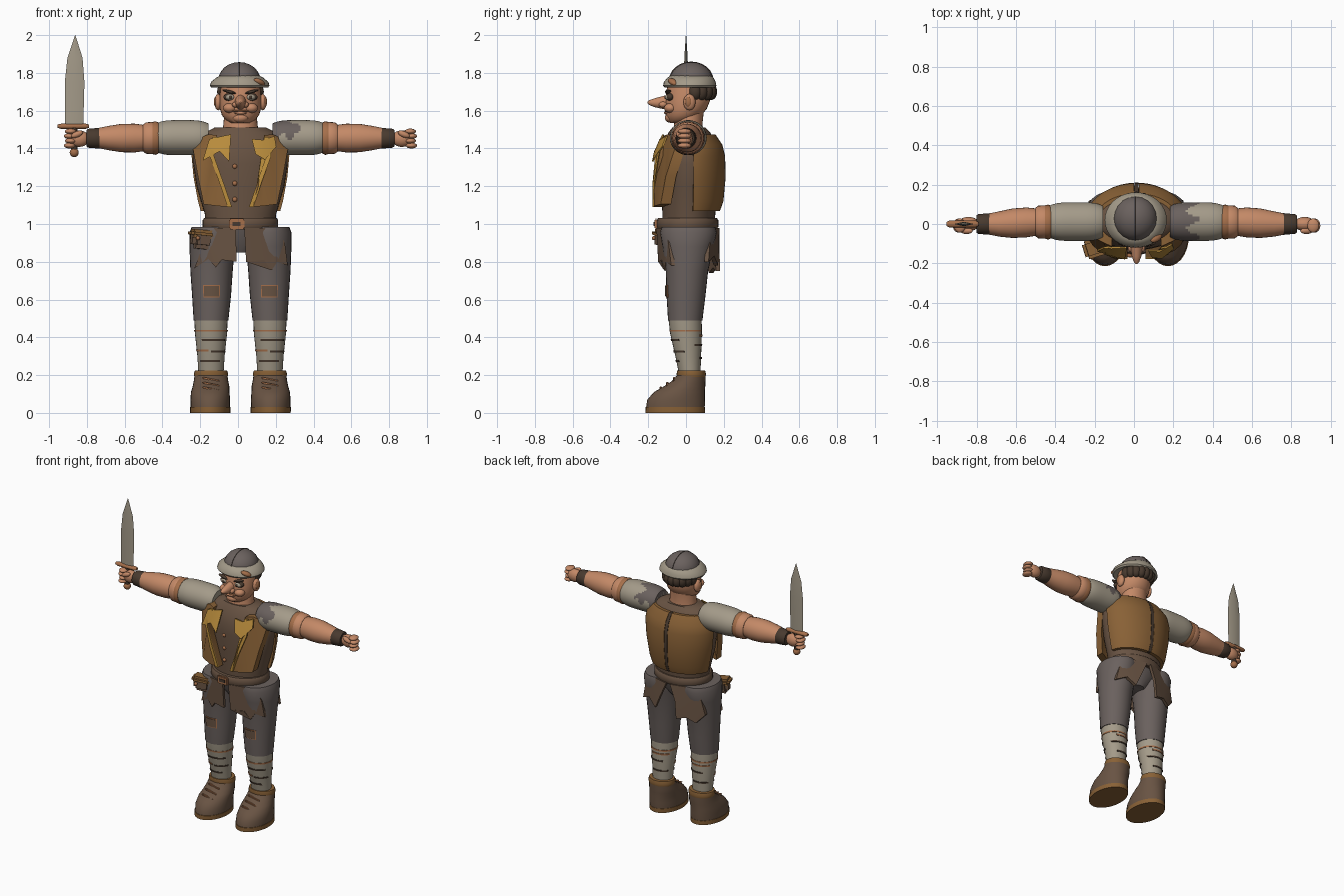
import bpy, bmesh
from math import sin, cos, pi, radians
from mathutils import Vector

if "Cube" in bpy.data.objects:
    bpy.data.objects.remove(bpy.data.objects["Cube"])

CENTRE = 0.013  # the body stands a little off centre because of the sword


def material(name, *rgb):
    m = bpy.data.materials.new(name)
    m.use_nodes = True
    m.diffuse_color = (*rgb, 1)
    m.node_tree.nodes["Principled BSDF"].inputs["Base Color"].default_value = (*rgb, 1)
    return m


SKIN = material("skin", .55, .25, .135)
TAN = material("worn_tan", .38, .16, .07)
GREY = material("grey_cloth", .145, .12, .112)
BEIGE = material("pale_linen", .37, .325, .25)
BROWN = material("brown_cloth", .14, .087, .056)
LEATHER = material("leather", .25, .12, .037)
GOLD = material("gold_cloth", .48, .26, .045)
DARK = material("dark_brown", .065, .042, .028)


def finish(name, bm, mats, rule=None):
    bmesh.ops.recalc_face_normals(bm, faces=bm.faces)
    for f in bm.faces:
        f.material_index = rule(f.calc_center_median()) if rule else 0
    mesh = bpy.data.meshes.new(name)
    bm.to_mesh(mesh)
    bm.free()
    for m in mats:
        mesh.materials.append(m)
    ob = bpy.data.objects.new(name, mesh)
    ob.location.x = CENTRE
    bpy.context.collection.objects.link(ob)
    bpy.ops.object.select_all(action='DESELECT')
    ob.select_set(True)
    bpy.context.view_layer.objects.active = ob
    bpy.ops.object.shade_smooth_by_angle(angle=radians(40))
    return ob


def skin(name, loops, *mats, rule=None):
    """Bridge closed loops of points and cap both ends."""
    bm = bmesh.new()
    rows = [[bm.verts.new(p) for p in loop] for loop in loops]
    n = len(rows[0])
    for a, b in zip(rows, rows[1:]):
        for i in range(n):
            j = (i + 1) % n
            bm.faces.new((a[i], a[j], b[j], b[i]))
    caps = [bm.faces.new(rows[0]), bm.faces.new(rows[-1])]
    if n > 4:
        bmesh.ops.triangulate(bm, faces=caps)
    return finish(name, bm, mats, rule)


def place(axis, t, u, v):
    return {'x': (t, u, v), 'y': (u, t, v), 'z': (u, v, t)}[axis]


def loft(name, rings, *mats, axis='z', seg=28, rule=None):
    """Rings are (position on axis, centre u, centre v, radius u, radius v)."""
    loops = [[place(axis, t, cu + ru * cos(2 * pi * i / seg), cv + rv * sin(2 * pi * i / seg))
              for i in range(seg)] for t, cu, cv, ru, rv in rings]
    return skin(name, loops, *mats, rule=rule)


def shell(name, rings, start, end, mat, thick=0.02, n=14):
    """Curved plate over an arc (degrees) of upright rings."""
    angles = [radians(start + (end - start) * i / n) for i in range(n + 1)]
    loops = []
    for z, cx, cy, rx, ry in rings:
        outer = [(cx + rx * cos(a), cy + ry * sin(a), z) for a in angles]
        inner = [(cx + (rx - thick) * cos(a), cy + (ry - thick) * sin(a), z) for a in angles]
        loops.append(outer + inner[::-1])
    return skin(name, loops, mat)


def plate(name, outline, depth, thick, mat):
    """Slab from an (x, z) outline, set at y = depth(x, z)."""
    return skin(name, [[(x, depth(x, z) + d, z) for x, z in outline] for d in (0, thick)], mat)


def ball(name, loc, size, mat, tilt=None):
    bm = bmesh.new()
    bmesh.ops.create_uvsphere(bm, u_segments=20, v_segments=12, radius=1)
    bmesh.ops.scale(bm, vec=size, verts=bm.verts)
    ob = finish(name, bm, [mat])
    ob.location += Vector(loc)
    if tilt:
        ob.rotation_euler = tilt
    return ob


def block(name, loc, size, mat, tilt=(0, 0, 0), bevel=0.006):
    bm = bmesh.new()
    bmesh.ops.create_cube(bm, size=1)
    bmesh.ops.scale(bm, vec=size, verts=bm.verts)
    bmesh.ops.bevel(bm, geom=bm.edges[:], offset=bevel, segments=2, affect='EDGES')
    ob = finish(name, bm, [mat])
    ob.location += Vector(loc)
    ob.rotation_euler = tilt
    return ob


def ring_at(rings, z, grow=0.0):
    for a, b in zip(rings, rings[1:]):
        if a[0] <= z <= b[0]:
            k = (z - a[0]) / (b[0] - a[0])
            r = [p + (q - p) * k for p, q in zip(a, b)]
            return (z, r[1], r[2], r[3] + grow, r[4] + grow)


# Legs, wraps and boots
for s, side in ((-1, "right"), (1, "left")):
    x = .156 * s
    loft(side + "_boot", [(.03, .16 * s, -.056, .104, .155), (.07, .16 * s, -.052, .105, .153),
                          (.11, .16 * s, -.035, .102, .135), (.14, x, -.008, .097, .11),
                          (.17, x, .015, .091, .088), (.2, x, .028, .087, .075)], BROWN)
    loft(side + "_sole", [(0, .16 * s, -.057, .106, .157), (.03, .16 * s, -.057, .107, .158)], LEATHER)
    loft(side + "_boot_cuff", [(.19, x, .028, .087, .075), (.205, x, .028, .091, .078),
                               (.225, x, .027, .085, .074)], LEATHER)
    for i in range(3):
        block(side + "_lace", (x, -.133 + .035 * i, .127 + .025 * i), (.09, .014, .009), TAN, (0, .2, 0), .003)
    calf = [(.2, x, .02, .066, .056), (.3, x, .012, .072, .068),
            (.42, x, 0, .085, .084), (.5, x, -.005, .088, .088)]
    loft(side + "_leg_wrap", calf, BEIGE)
    for z, a, b, mat in ((.435, 0, 359, TAN), (.385, 235, 330, DARK), (.41, 60, 150, TAN),
                         (.33, 190, 260, TAN), (.325, 270, 345, DARK), (.275, 220, 310, DARK),
                         (.36, 30, 120, DARK), (.29, 60, 150, DARK)):
        shell(side + "_wrap_stripe", [ring_at(calf, z + d, .004) for d in (-.005, .005)], a, b, mat, .012)
    thigh = [(.49, x, -.004, .092, .091), (.62, .153 * s, 0, .103, .103), (.75, .153 * s, .005, .112, .112),
             (.88, .15 * s, .01, .12, .135), (.955, .148 * s, .013, .122, .15), (.985, .146 * s, .013, .112, .142)]
    loft(side + "_trouser_leg", thigh, GREY)
    shell(side + "_knee_patch_edge", [ring_at(thigh, z, .004) for z in (.612, .678)], 246, 294, TAN, .012)
    shell(side + "_knee_patch", [ring_at(thigh, z, .007) for z in (.617, .673)], 249, 291, BROWN, .012)

# Hips, belt and torso
loft("hips", [(.85, 0, .01, .06, .08), (.92, 0, .01, .16, .12), (1.0, 0, .01, .19, .14)], GREY)
torso = [(.97, 0, .012, .185, .135), (1.05, 0, .015, .188, .14), (1.2, 0, .018, .232, .148),
         (1.32, 0, .02, .25, .152), (1.39, 0, .02, .25, .148), (1.44, 0, .02, .228, .132),
         (1.485, 0, .018, .185, .11), (1.51, 0, .015, .138, .088)]
loft("tunic", torso, BROWN, seg=40)
loft("belt", [(.972, 0, .008, .192, .155), (.985, 0, .008, .2, .163),
              (1.02, 0, .008, .2, .163), (1.032, 0, .008, .192, .155)], BROWN, seg=40)
block("buckle", (-.02, -.158, 1.0), (.082, .018, .056), TAN)
block("buckle_centre", (-.02, -.164, 1.0), (.055, .015, .032), DARK)
for z in (1.305, 1.215, 1.13):
    ball("button", (-.03, -.127, z), (.013, .012, .013), TAN)

# Back armour in two halves with a dark spine between
back = [(1.07, 0, .02, .212, .16), (1.12, 0, .02, .226, .178), (1.25, 0, .02, .25, .19),
        (1.36, 0, .02, .26, .187), (1.42, 0, .02, .25, .172), (1.475, 0, .02, .21, .135)]
shell("left_back_plate", back, 6, 87, LEATHER, .03)
shell("right_back_plate", back, 93, 174, LEATHER, .03)
shell("back_spine", back, 87.5, 92.5, DARK, .022, 4)


# Front vest panels with gold trim and torn collar patches
def vest(x, z):
    return -.17 + .09 * (max(0, abs(x) - .1) / .15) ** 2 + .06 * (max(0, z - 1.3) / .18) ** 2


for s, side in ((-1, "right"), (1, "left")):
    panel = [(.252, 1.4), (.225, 1.45), (.17, 1.475), (.125, 1.47), (.14, 1.36), (.09, 1.22),
             (.045, 1.09), (.12, 1.095), (.195, 1.105), (.225, 1.25)]
    trim = [(.125, 1.46), (.14, 1.36), (.09, 1.22), (.045, 1.09),
            (.068, 1.09), (.112, 1.22), (.163, 1.36), (.147, 1.46)]
    plate(side + "_vest_panel", [(s * x, z) for x, z in panel], vest, .055, LEATHER)
    plate(side + "_vest_trim", [(s * x, z) for x, z in trim], lambda x, z: vest(x, z) - .007, .009, GOLD)
plate("right_collar_patch", [(-.2, 1.335), (-.165, 1.45), (-.05, 1.475), (-.06, 1.33), (-.11, 1.385)],
      lambda x, z: vest(x, z) - .012, .009, GOLD)
plate("left_collar_patch", [(.06, 1.45), (.12, 1.445), (.18, 1.465), (.19, 1.41), (.13, 1.34), (.08, 1.37)],
      lambda x, z: vest(x, z) - .012, .009, GOLD)

# Torn skirt flaps and pouch
front = lambda x, z: -.157 + 1.1 * x * x + .05 * (.98 - z)
rear = lambda x, z: .155 - 1.1 * x * x + .03 * (.98 - z)
plate("left_front_flap", [(.02, .98), (.2, .98), (.235, .9), (.25, .78), (.195, .8), (.165, .755),
                          (.125, .81), (.03, .8)], front, .02, BROWN)
plate("right_front_flap", [(-.025, .98), (-.18, .98), (-.2, .88), (-.245, .765), (-.17, .815),
                           (-.13, .77), (-.1, .81), (-.02, .8)], front, .02, BROWN)
plate("left_back_flap", [(.02, .98), (.2, .98), (.24, .8), (.17, .83), (.11, .78), (.07, .87)],
      rear, .022, BROWN)
plate("right_back_flap", [(-.01, .98), (-.2, .98), (-.245, .8), (-.19, .74), (-.13, .77), (-.06, .75),
                          (-.05, .87)], rear, .022, BROWN)
block("pouch", (-.205, -.115, .915), (.115, .085, .095), BROWN, (0, .1, .3), .022)
block("pouch_flap", (-.207, -.12, .947), (.128, .094, .045), LEATHER, (0, .1, .3), .015)
ball("pouch_button", (-.225, -.17, .925), (.011, .011, .011), TAN)

# Arms and fists
worn = lambda c: int(c.x > 0 and c.x < .285 + .035 * sin(70 * c.y) and c.z > 1.462 + .02 * sin(90 * c.x))
for s, side in ((-1, "right"), (1, "left")):
    sleeve = []
    for i in range(25):
        k = i / 24
        swell = .093 - .018 * abs(2 * k - 1) ** 4
        sleeve.append((s * (.17 + .275 * k), .012, 1.457, swell + .005, swell))
    loft(side + "_sleeve", sleeve, BEIGE, GREY, axis='x', seg=48, rule=worn)
    loft(side + "_elbow_roll", [(s * x, .01, 1.455, r, r) for x, r in
                                ((.43, .07), (.445, .08), (.47, .085), (.5, .083), (.515, .072))], SKIN, axis='x')
    loft(side + "_torn_cuff", [(s * x, .01, 1.455, r, r) for x, r in
                               ((.435, .083), (.45, .089), (.468, .084))], TAN, axis='x')
    loft(side + "_forearm", [(s * x, y, 1.455, r, r) for x, y, r in
                             ((.5, .01, .068), (.56, .008, .076), (.63, .004, .075), (.7, 0, .064),
                              (.75, 0, .054))], SKIN, axis='x')
    loft(side + "_wristband", [(s * x, 0, 1.454, r, r) for x, r in
                               ((.74, .05), (.748, .055), (.805, .05), (.815, .044))], DARK, axis='x')
    ball(side + "_palm", (.855 * s, 0, 1.452), (.055, .036, .044), SKIN)
    for i in range(4):
        ball(side + "_finger", (s * (.899 + .006 * (i % 2)), -.008, 1.49 - .025 * i), (.03, .036, .015), SKIN)
    ball(side + "_thumb", (.865 * s, -.035, 1.475), (.034, .016, .016), SKIN, (0, .4 * s, 0))

# Sword
loft("blade", [(1.53, -.88, 0, .048, .011), (1.75, -.878, 0, .052, .011), (1.88, -.876, 0, .04, .009),
               (2.0, -.875, 0, .001, .001)], BEIGE, seg=4)
loft("guard", [(-.968, 0, 1.518, .01, .009), (-.95, 0, 1.517, .018, .014), (-.82, 0, 1.517, .018, .014),
               (-.803, 0, 1.518, .01, .009)], TAN, axis='x', seg=12)
loft("grip", [(1.38, -.88, 0, .016, .016), (1.51, -.88, 0, .016, .016)], DARK, seg=12)
ball("pommel", (-.88, 0, 1.378), (.024, .024, .024), TAN)

# Neck and head
loft("neck", [(1.49, 0, .012, .095, .08), (1.53, 0, .012, .09, .075), (1.6, 0, .02, .085, .075)], SKIN)
loft("head", [(1.535, 0, -.035, .05, .05), (1.55, 0, -.025, .076, .072), (1.575, 0, -.012, .098, .094),
              (1.61, 0, 0, .109, .11), (1.65, 0, .008, .111, .118), (1.7, 0, .012, .108, .117),
              (1.76, 0, .018, .1, .11)], SKIN)
loft("nose", [(-.09, 0, 1.645, .03, .042), (-.125, 0, 1.643, .03, .034), (-.165, 0, 1.642, .024, .024),
              (-.195, 0, 1.643, .013, .013), (-.204, 0, 1.643, .004, .004)], SKIN, axis='y', seg=18)
ball("chin", (0, -.082, 1.562), (.042, .03, .026), SKIN)
ball("mouth", (0, -.098, 1.598), (.05, .017, .006), TAN)
ball("lower_lip", (0, -.1, 1.588), (.034, .017, .009), SKIN)
for s, side in ((-1, "right"), (1, "left")):
    ball(side + "_cheek", (.056 * s, -.082, 1.614), (.036, .034, .026), SKIN)
    ball(side + "_nostril", (.026 * s, -.122, 1.632), (.018, .022, .016), SKIN)
    ball(side + "_eye_socket", (.055 * s, -.083, 1.672), (.035, .022, .021), DARK)
    ball(side + "_eye", (.055 * s, -.091, 1.671), (.025, .02, .016), BEIGE)
    ball(side + "_pupil", (.053 * s, -.108, 1.671), (.009, .006, .01), DARK)
    ball(side + "_brow", (.058 * s, -.095, 1.7), (.04, .016, .008), DARK, (0, -.25 * s, 0))
    ball(side + "_ear", (.118 * s, .018, 1.645), (.02, .032, .043), SKIN)
    ball(side + "_ear_hollow", (.132 * s, .012, 1.647), (.009, .018, .026), TAN)

# Curly hair and helmet
for i in range(9):
    a = radians(10 + 20 * i)
    ball("hair_curl", (.092 * cos(a), .03 + .1 * sin(a), 1.7), (.033, .035, .045), DARK)
ball("helmet_dome", (-.006, .028, 1.76), (.112, .115, .097), GREY)
ball("helmet_seam", (-.006, .028, 1.76), (.004, .118, .1), DARK)
loft("helmet_brim", [(1.735, -.004, .02, .11, .1), (1.722, -.004, .02, .15, .132), (1.732, -.004, .02, .158, .141),
                     (1.752, -.004, .02, .152, .137), (1.775, -.004, .024, .124, .122),
                     (1.785, -.004, .026, .105, .108)], BEIGE, seg=36)
ball("brim_tear", (.1, -.07, 1.752), (.035, .02, .016), TAN, (0, .4, .6))
